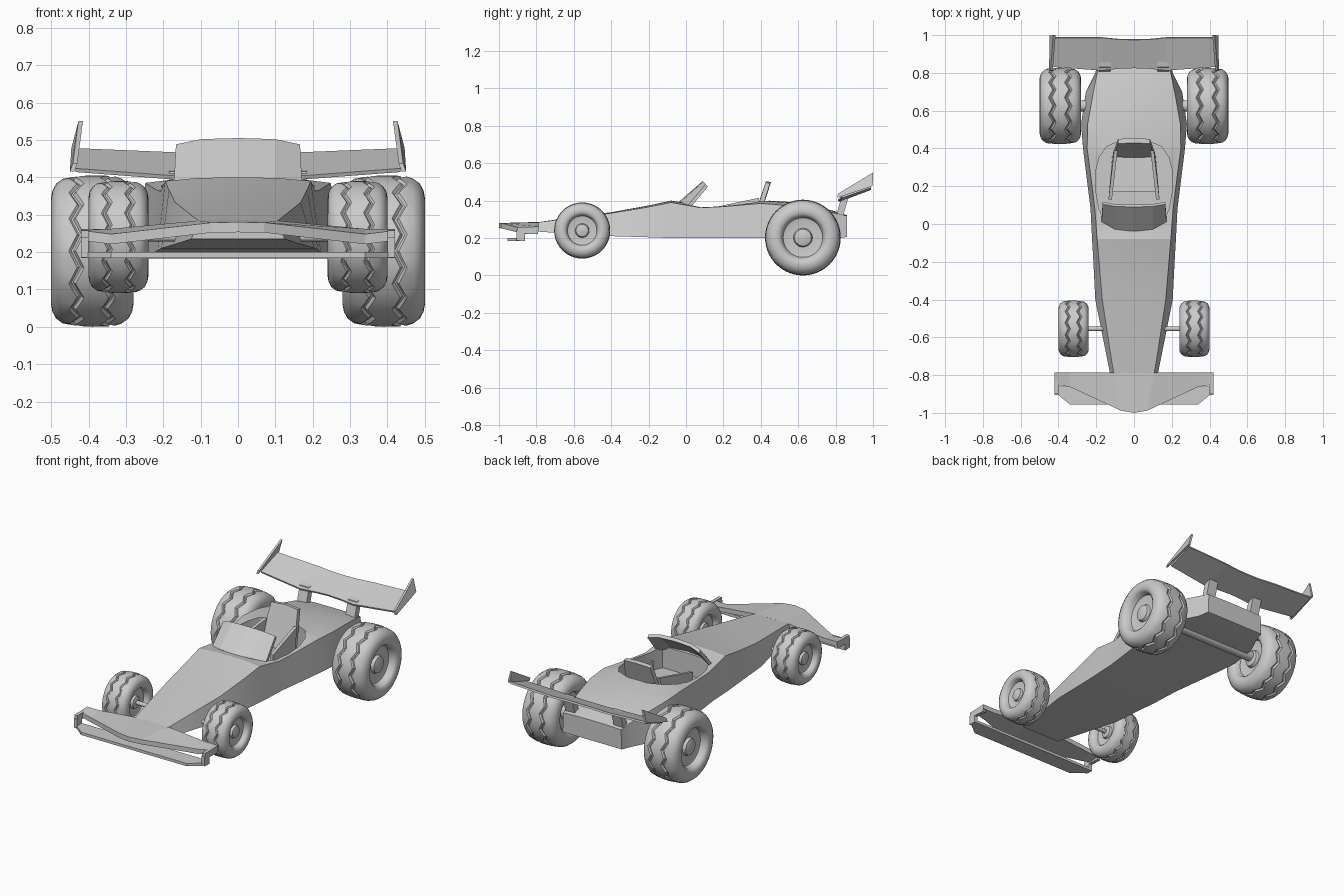
import bpy, bmesh, math

if "Cube" in bpy.data.objects:
    bpy.data.objects.remove(bpy.data.objects["Cube"])

grey = bpy.data.materials.new("plain grey")
grey.diffuse_color = (0.6, 0.6, 0.6, 1)
grey.use_nodes = True
grey.node_tree.nodes["Principled BSDF"].inputs["Base Color"].default_value = grey.diffuse_color


def finish(name, bm, smooth=None):
    bmesh.ops.remove_doubles(bm, verts=bm.verts, dist=1e-5)
    bmesh.ops.recalc_face_normals(bm, faces=bm.faces)
    me = bpy.data.meshes.new(name)
    bm.to_mesh(me)
    bm.free()
    me.materials.append(grey)
    ob = bpy.data.objects.new(name, me)
    bpy.context.collection.objects.link(ob)
    if smooth:
        bpy.ops.object.select_all(action='DESELECT')
        ob.select_set(True)
        bpy.context.view_layer.objects.active = ob
        bpy.ops.object.shade_smooth_by_angle(angle=math.radians(smooth))
    return ob


def mirrored(row):
    return [(-x, y, z) for x, y, z in reversed(row) if x > 0] + row


def slab(name, row_a, row_b, vec, centre=True):
    """Plate between two rows of points, thickened along vec.
    centre=True mirrors the rows into one plate, else a left/right pair is made."""
    bm = bmesh.new()
    sets = [(mirrored(row_a), mirrored(row_b), vec)] if centre else [
        ([(s * x, y, z) for x, y, z in row_a], [(s * x, y, z) for x, y, z in row_b],
         (s * vec[0], vec[1], vec[2])) for s in (1, -1)]
    for a, b, v in sets:
        va, vb = [bm.verts.new(p) for p in a], [bm.verts.new(p) for p in b]
        fs = [bm.faces.new((va[i], va[i + 1], vb[i + 1], vb[i])) for i in range(len(a) - 1)]
        ret = bmesh.ops.extrude_face_region(bm, geom=fs, use_keep_orig=True)
        for g in ret["geom"]:
            if isinstance(g, bmesh.types.BMVert):
                g.co.x += v[0]
                g.co.y += v[1]
                g.co.z += v[2]
    return finish(name, bm)


def loft(name, rings, smooth=None):
    bm = bmesh.new()
    vr = [[bm.verts.new(p) for p in r] for r in rings]
    n = len(vr[0])
    for a, b in zip(vr, vr[1:]):
        for i in range(n):
            bm.faces.new((a[i], a[(i + 1) % n], b[(i + 1) % n], b[i]))
    bm.faces.new(vr[0])
    bm.faces.new(vr[-1])
    return finish(name, bm, smooth)


# body shell: y, bottom half width, bottom z, top half width, edge z, crown
sections = [
    (-0.80, .125, .235, .105, .283, .000), (-0.70, .145, .228, .122, .296, .002),
    (-0.40, .205, .210, .168, .333, .005), (-0.20, .215, .204, .185, .366, .008),
    (-0.08, .222, .200, .195, .390, .010), (0.08, .230, .200, .207, .362, .012),
    (0.20, .245, .200, .222, .368, .014), (0.40, .270, .200, .248, .385, .017),
    (0.53, .280, .200, .245, .375, .020), (0.70, .255, .200, .215, .350, .018),
    (0.80, .205, .200, .195, .332, .010), (0.86, .190, .205, .185, .318, .004)]
body = loft("body", [
    [(-wb, y, zb), (-wt, y, zt), (-wt * .55, y, zt + c * .8), (0, y, zt + c),
     (wt * .55, y, zt + c * .8), (wt, y, zt), (wb, y, zb)]
    for y, wb, zb, wt, zt, c in sections])

# cockpit opening cut from the body
plan = mirrored([(0, -.01, 0), (.15, .005, 0), (.185, .08, 0), (.203, .18, 0), (.205, .27, 0),
                 (.185, .35, 0), (.145, .41, 0), (.07, .44, 0), (0, .45, 0)][1:-1])
half = [(.15, .0), (.185, .08), (.203, .18), (.205, .27), (.185, .35), (.145, .41), (.06, .445)]
plan = half + [(-x, y) for x, y in reversed(half)]
cutter = loft("cockpit_cutter", [[(x, y, z) for x, y in plan] for z in (.26, .6)])
cutter.hide_render = True
mod = body.modifiers.new("cockpit", 'BOOLEAN')
mod.operation, mod.solver, mod.object = 'DIFFERENCE', 'EXACT', cutter
bpy.ops.object.select_all(action='DESELECT')
body.select_set(True)
bpy.context.view_layer.objects.active = body
bpy.ops.object.modifier_apply(modifier=mod.name)
bpy.data.objects.remove(cutter)
bpy.ops.object.shade_smooth_by_angle(angle=math.radians(20))

# windscreen
slab("windscreen", [(0, -.04, .392), (.10, -.028, .392), (.172, .01, .375)],
     [(0, .09, .505), (.10, .093, .502), (.166, .105, .488)], (0, .012, -.014))

# seat: cushion, leaning back and two side bolsters
slab("seat_cushion", [(0, .17, .29), (.11, .17, .29)], [(0, .38, .275), (.11, .38, .275)], (0, 0, -.02))
slab("seat_back", [(0, .35, .275), (.11, .355, .275)], [(0, .43, .503), (.085, .425, .497)], (0, .025, -.004))
slab("seat_side", [(.135, .13, .36), (.105, .39, .415)], [(.135, .13, .27), (.115, .36, .27)],
     (-.018, 0, 0), False)

# rear wing, end plates and struts
slab("rear_wing", [(0, .825, .408), (.08, .822, .406), (.17, .812, .404), (.435, .832, .424)],
     [(0, .975, .464), (.08, .976, .465), (.17, .985, .467), (.435, .985, .478)], (0, .004, -.010))
slab("rear_wing_end", [(.45, .81, .415), (.446, .998, .478)], [(.442, .812, .437), (.427, 1.0, .55)],
     (-.012, 0, 0), False)
slab("wing_strut", [(.125, .80, .31), (.125, .83, .415)], [(.185, .80, .31), (.185, .83, .415)],
     (0, .04, .008), False)

# front wing with lower blade and end plates
slab("front_wing", [(0, -1.0, .280), (.07, -.988, .279), (.34, -.862, .248), (.42, -.85, .258)],
     [(0, -.785, .286), (.105, -.785, .284), (.34, -.785, .262), (.42, -.785, .262)], (0, 0, -.027))
slab("front_wing_blade", [(0, -.955, .2), (.34, -.955, .2), (.42, -.89, .2)],
     [(0, -.86, .2), (.34, -.86, .2), (.42, -.86, .2)], (0, 0, -.016))
slab("front_wing_end", [(.42, -.90, .258), (.42, -.79, .26)], [(.42, -.90, .225), (.42, -.79, .22)],
     (-.02, 0, 0), False)
slab("front_wing_tab", [(.42, -.905, .24), (.42, -.86, .24)], [(.42, -.905, .186), (.42, -.86, .186)],
     (-.02, 0, 0), False)

# tyre profile from tread centre to hub: x fraction, radius fraction, zigzag flag
PROFILE = [(0, 1, 0), (.30, .995, 1), (.36, .95, 1), (.41, .95, 1), (.47, .985, 1), (.72, .955, 0),
           (.88, .89, 0), (.97, .80, 0), (1, .71, 0), (.97, .62, 0), (.88, .56, 0), (.60, .52, 0),
           (.55, .40, 0), (.55, .25, 0), (.70, .22, 0), (.76, .12, 0), (.78, 0, 0)]
FULL = [(-x, r, k) for x, r, k in reversed(PROFILE[1:])] + PROFILE


def wheel(name, cx, cy, cz, rad, hw, seg=56):
    bm = bmesh.new()
    zig = (-1, 0, 1, 0)
    cols = []
    for i in range(seg):
        a = 2 * math.pi * i / seg
        cols.append([bm.verts.new((cx + hw * (x + .10 * k * zig[i % 4]),
                                   cy + rad * r * math.cos(a), cz + rad * r * math.sin(a)))
                     for x, r, k in FULL])
    for i in range(seg):
        a, b = cols[i], cols[(i + 1) % seg]
        for j in range(len(FULL) - 1):
            bm.faces.new((a[j], b[j], b[j + 1], a[j + 1]))
    return finish(name, bm, 40)


def axle(name, y, z, r, length):
    loft(name, [[(x, y + r * math.cos(t * math.pi / 6), z + r * math.sin(t * math.pi / 6))
                 for t in range(12)] for x in (-length, length)], 40)


for side, s in (("left", 1), ("right", -1)):
    wheel("front_wheel_" + side, s * .32, -.555, .24, .15, .08)
    wheel("rear_wheel_" + side, s * .39, .625, .2025, .2025, .11)
axle("front_axle", -.555, .24, .012, .30)
axle("rear_axle", .625, .2125, .03, .35)
